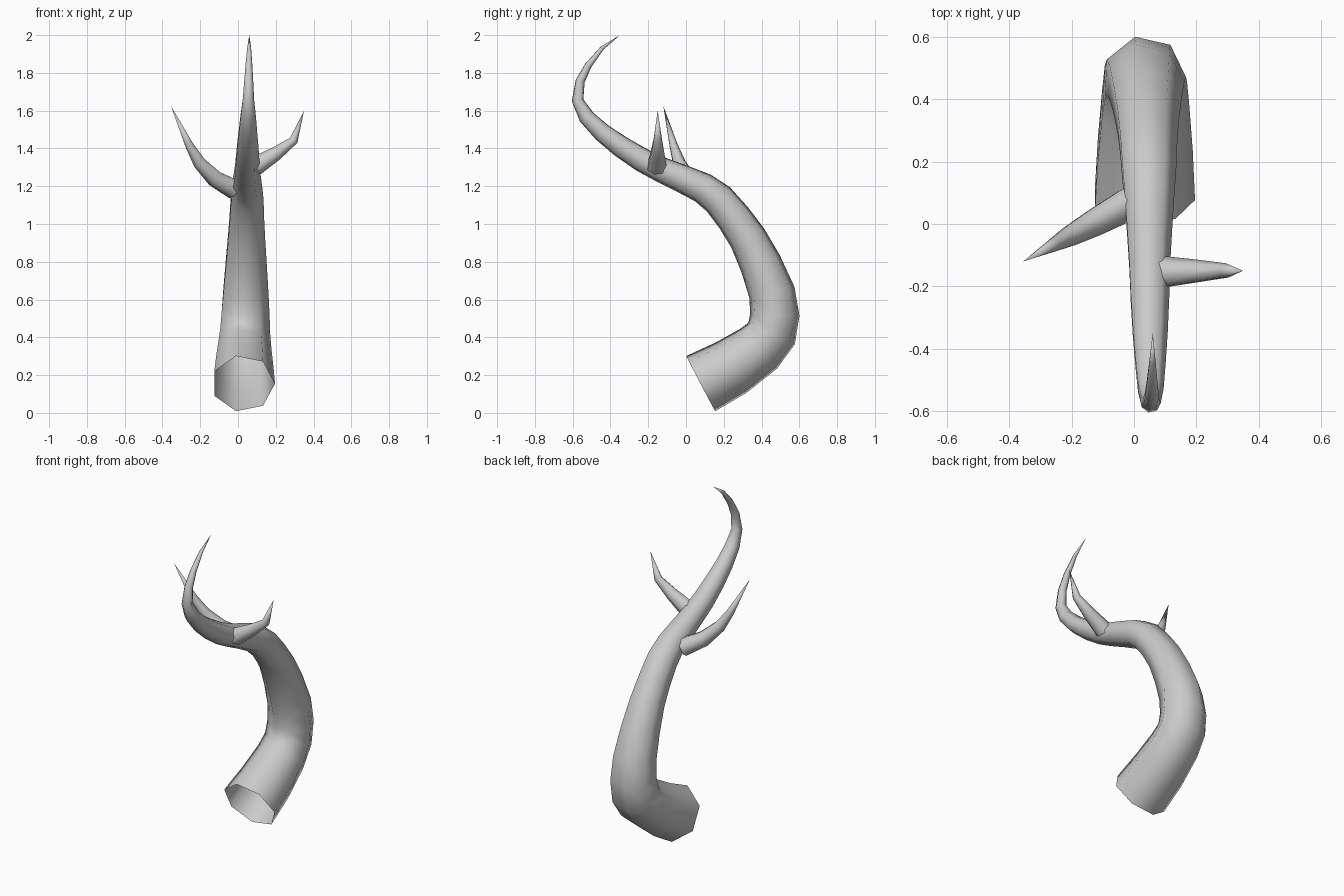
import bpy, math
from mathutils import Vector

if "Cube" in bpy.data.objects:
    bpy.data.objects.remove(bpy.data.objects["Cube"])

SIDES = 7


def swept_horn(name, rings, tip, side):
    """Tapered seven-sided tube, open at the root and closed to a point."""
    side = Vector(side).normalized()
    pts = [Vector(r[:3]) for r in rings] + [Vector(tip)]
    verts, faces = [], []
    for i, ring in enumerate(rings):
        back = (pts[i] - pts[i - 1]).normalized() if i else Vector()
        t = ((pts[i + 1] - pts[i]).normalized() + back).normalized()
        u = (side - t * side.dot(t)).normalized()
        v = u.cross(t)
        for k in range(SIDES):
            a = 2 * math.pi * k / SIDES
            verts.append(pts[i] + ring[3] * (u * math.cos(a) - v * math.sin(a)))
    for i in range(len(rings) - 1):
        for k in range(SIDES):
            a, b = i * SIDES + k, i * SIDES + (k + 1) % SIDES
            faces.append((a, b, b + SIDES, a + SIDES))
    last = (len(rings) - 1) * SIDES
    verts.append(pts[-1])
    for k in range(SIDES):
        faces.append((last + k, last + (k + 1) % SIDES, len(verts) - 1))
    # faces wind outward
    faces = [f[::-1] for f in faces]
    mesh = bpy.data.meshes.new(name)
    mesh.from_pydata(verts, [], faces)
    mesh.update()
    # make sure normals point away from the path
    f = mesh.polygons[0]
    if f.normal.dot(f.center - (pts[0] + pts[1]) / 2) < 0:
        mesh.flip_normals()
    for p in mesh.polygons:
        p.use_smooth = True
    obj = bpy.data.objects.new(name, mesh)
    bpy.context.collection.objects.link(obj)
    return obj


# main curved horn: side profile as (y, z, radius), drifting slightly in x
profile = [
    (0.078, 0.155, 0.169), (0.24, 0.24, 0.16), (0.385, 0.34, 0.147),
    (0.453, 0.42, 0.139), (0.47, 0.518, 0.134), (0.455, 0.637, 0.126),
    (0.395, 0.79, 0.114), (0.327, 0.925, 0.103), (0.255, 1.03, 0.096),
    (0.172, 1.13, 0.091), (0.09, 1.19, 0.084), (-0.02, 1.24, 0.076),
    (-0.13, 1.287, 0.069), (-0.235, 1.34, 0.065), (-0.345, 1.41, 0.059),
    (-0.445, 1.485, 0.051), (-0.527, 1.567, 0.043), (-0.574, 1.655, 0.032),
    (-0.56, 1.757, 0.025), (-0.517, 1.84, 0.019), (-0.445, 1.93, 0.011)]
swept_horn("main_horn", [(0.024 + 0.018 * z, y, z, r) for y, z, r in profile],
           (0.06, -0.35, 2.0), (1, 0, 0))

# curved prong on the left
swept_horn("left_prong",
           [(-0.02, 0.065, 1.185, 0.055), (-0.125, 0.007, 1.243, 0.046),
            (-0.205, -0.037, 1.325, 0.035), (-0.257, -0.066, 1.415, 0.023)],
           (-0.355, -0.12, 1.625), (0.19, -0.335, 0))

# bent prong on the right
swept_horn("right_prong",
           [(0.09, -0.155, 1.305, 0.053), (0.2, -0.152, 1.372, 0.038),
            (0.295, -0.15, 1.443, 0.024)],
           (0.35, -0.15, 1.60), (0, 1, 0))
